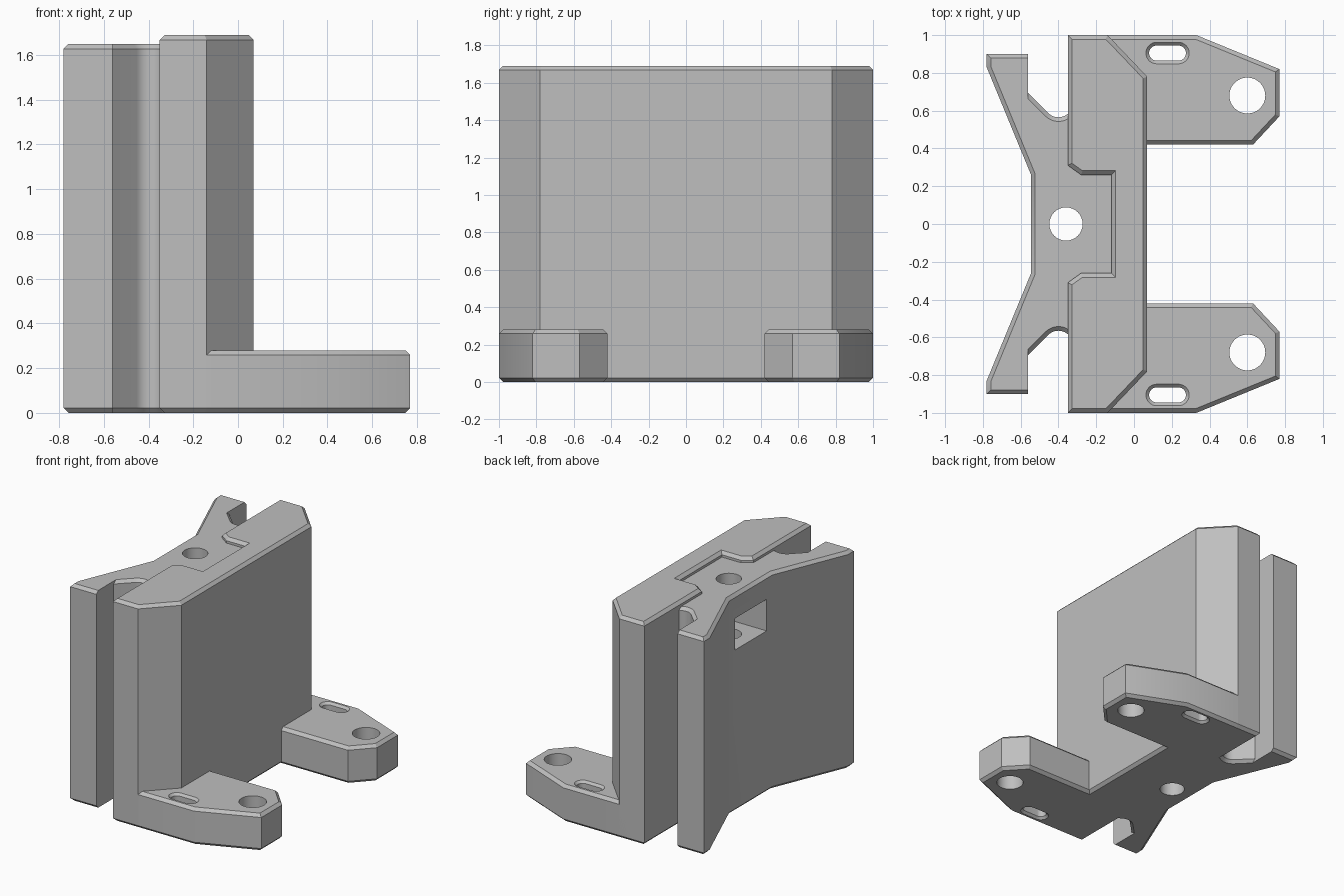
import bpy, bmesh, math
from mathutils import Vector

cube = bpy.data.objects.get("Cube")
if cube:
    bpy.data.objects.remove(cube, do_unlink=True)

grey = bpy.data.materials.new("light_grey")
grey.use_nodes = True
grey.diffuse_color = (0.52, 0.52, 0.52, 1)
grey.node_tree.nodes["Principled BSDF"].inputs["Base Color"].default_value = grey.diffuse_color


def inset(points, amount, keep=None):
    """Move every outline edge inward, except those picked by keep."""
    n = len(points)
    edges = []
    for i in range(n):
        a, b = points[i], points[(i + 1) % n]
        d = (b - a).normalized()
        normal = Vector((d.y, -d.x))
        fixed = keep and keep((a + b) / 2, normal)
        edges.append((normal, 0 if fixed else amount))
    result = []
    for i, p in enumerate(points):
        (m, e), (k, f) = edges[i - 1], edges[i]
        det = m.x * k.y - m.y * k.x
        if abs(det) < 0.01:
            result.append(p - k * f)
        else:
            result.append(p + Vector((f * m.y - e * k.y, e * k.x - f * m.x)) / det)
    return result


def prism(name, outline, z0, z1, chamfer=0.0, keep=None):
    """Upright prism with chamfered top and bottom rims."""
    pts = [Vector(p) for p in outline]
    area = sum(p.x * q.y - q.x * p.y for p, q in zip(pts, pts[1:] + pts[:1]))
    if area < 0:
        pts.reverse()
    layers = [(pts, z0), (pts, z1)]
    if chamfer:
        c = abs(chamfer)
        rim = inset(pts, chamfer, keep)
        layers = [(rim, z0), (pts, z0 + c), (pts, z1 - c), (rim, z1)]
    bm = bmesh.new()
    rings = [[bm.verts.new((p.x, p.y, z)) for p in ring] for ring, z in layers]
    bm.faces.new(rings[0][::-1])
    bm.faces.new(rings[-1])
    n = len(pts)
    for low, high in zip(rings, rings[1:]):
        for i in range(n):
            j = (i + 1) % n
            bm.faces.new((low[i], low[j], high[j], high[i]))
    bmesh.ops.recalc_face_normals(bm, faces=bm.faces)
    mesh = bpy.data.meshes.new(name)
    bm.to_mesh(mesh)
    bm.free()
    mesh.materials.append(grey)
    obj = bpy.data.objects.new(name, mesh)
    bpy.context.collection.objects.link(obj)
    return obj


def arc(x, y, r, start, end, steps=16):
    angles = [math.radians(start + (end - start) * i / steps) for i in range(steps + 1)]
    return [(x + r * math.cos(a), y + r * math.sin(a)) for a in angles]


def circle(x, y, r):
    return arc(x, y, r, 0, 352.5, 47)


def mirrored(half):
    return half + [(x, -y) for x, y in reversed(half)]


def cut(obj, cutter):
    cutter.hide_render = True
    bpy.context.view_layer.objects.active = obj
    mod = obj.modifiers.new("cut", 'BOOLEAN')
    mod.operation = 'DIFFERENCE'
    mod.solver = 'EXACT'
    mod.object = cutter
    bpy.ops.object.modifier_apply(modifier=mod.name)
    bpy.data.objects.remove(cutter, do_unlink=True)


def smooth(obj):
    bpy.ops.object.select_all(action='DESELECT')
    obj.select_set(True)
    bpy.context.view_layer.objects.active = obj
    bpy.ops.object.shade_smooth_by_angle(angle=math.radians(25))


# Upright column with a pocket in its rear face
column = prism("column", mirrored([
    (-0.12, 0.26), (-0.28, 0.26), (-0.35, 0.31),
    (-0.35, 1), (-0.14, 1), (0.07, 0.78)]), 0, 1.69, 0.022)

# Flared rail seated in the pocket, with a rounded channel on each side
rail = prism("rail", mirrored(
    [(-0.545, 0.26), (-0.78, 0.83), (-0.78, 0.9), (-0.56, 0.9), (-0.56, 0.694)]
    + arc(-0.40, 0.64, 0.075, 225, 315) + [(-0.07, 0.587)]),
    0, 1.65, 0.022, lambda mid, normal: normal.x > 0.95 and abs(mid.y) > 0.3)

# Vertical bolt hole and the nut window opening to the rear
cut(rail, prism("nut_cutter", mirrored([(-0.7, 0.19), (-0.2, 0.19)]), 1.23, 1.47))
cut(rail, prism("bolt_cutter", circle(-0.36, 0, 0.088), -0.1, 1.8))
smooth(rail)

# Two mounting feet, each with a round hole and a flared slot
for side, label in ((1, "back"), (-1, "front")):
    foot = prism(label + "_foot", [(x, y * side) for x, y in (
        (-0.35, 0.42), (0.63, 0.42), (0.77, 0.57), (0.77, 0.82),
        (0.33, 1), (-0.35, 1))], 0, 0.28, 0.022)
    cut(foot, prism("hole_cutter", circle(0.6, 0.68 * side, 0.095), -0.1, 0.4))
    slot = arc(0.12, 0.905 * side, 0.04, 90, 270) + arc(0.235, 0.905 * side, 0.04, -90, 90)
    cut(foot, prism("slot_cutter", slot, -0.005, 0.285, -0.022))
    smooth(foot)
